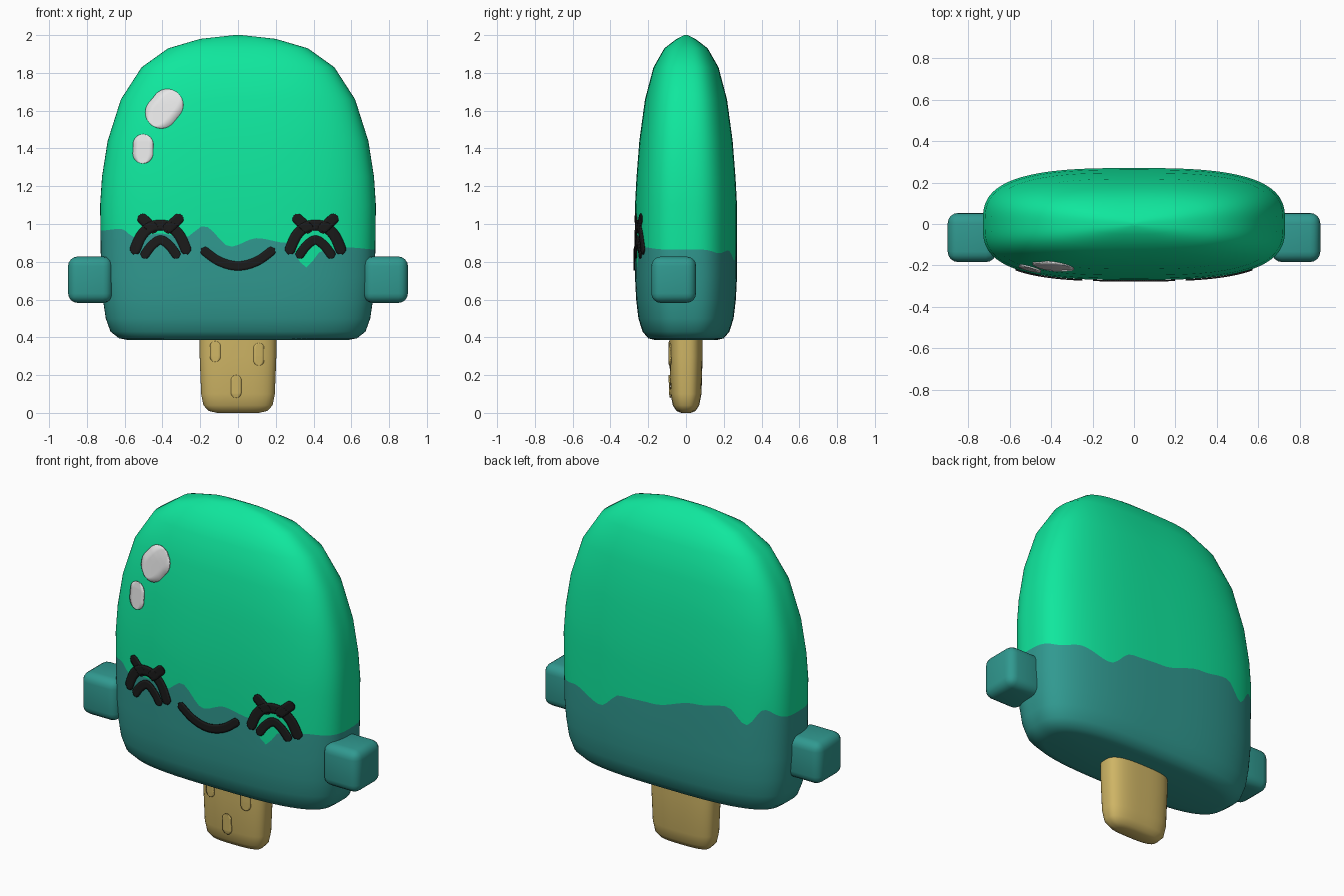
import bpy
import bmesh
import math
from mathutils import Vector

if "Cube" in bpy.data.objects:
    bpy.data.objects.remove(bpy.data.objects["Cube"], do_unlink=True)


def material(name, rgb):
    m = bpy.data.materials.new(name)
    m.use_nodes = True
    m.diffuse_color = (*rgb, 1)
    node = next(n for n in m.node_tree.nodes if n.type == "BSDF_PRINCIPLED")
    node.inputs["Base Color"].default_value = (*rgb, 1)
    node.inputs["Roughness"].default_value = 0.6
    return m


GREEN = material("mint green", (0.005, 0.80, 0.34))
TEAL = material("deep teal", (0.03, 0.32, 0.28))
WOOD = material("pale wood", (0.62, 0.46, 0.13))
BLACK = material("soft black", (0.011, 0.011, 0.011))
SHINE = material("shine white", (0.82, 0.82, 0.82))

# Profiles: (height, half width, half depth)
BODY = [(0.385, 0.58, 0.16), (0.395, 0.63, 0.20), (0.43, 0.675, 0.23),
        (0.5, 0.70, 0.252), (0.6, 0.715, 0.264), (0.72, 0.725, 0.27),
        (1.1, 0.73, 0.27), (1.25, 0.72, 0.262), (1.44, 0.69, 0.247),
        (1.66, 0.62, 0.217), (1.83, 0.51, 0.172), (1.93, 0.37, 0.115),
        (1.98, 0.2, 0.05), (2.0, 0.02, 0.01)]
STICK = [(0, 0.11, 0.025), (0.01, 0.155, 0.05), (0.04, 0.183, 0.07),
         (0.1, 0.195, 0.082), (0.3, 0.203, 0.088), (0.45, 0.203, 0.088)]

# Lower edge of the green coat: (x, height) across the front and the back
FRONT_EDGE = [(-0.73, 0.965), (-0.62, 0.975), (-0.55, 0.93), (-0.42, 0.95),
              (-0.28, 0.93), (-0.18, 0.99), (-0.04, 0.88), (0.1, 0.925),
              (0.26, 0.9), (0.36, 0.77), (0.45, 0.86), (0.6, 0.875), (0.73, 0.865)]
BACK_EDGE = [(-0.73, 0.965), (-0.64, 1.02), (-0.55, 0.92), (-0.44, 1.01),
             (-0.25, 0.98), (0.03, 0.91), (0.24, 0.9), (0.38, 0.805),
             (0.56, 0.86), (0.66, 0.845), (0.73, 0.865)]


def lerp_table(table, key, smooth=False):
    key = min(max(key, table[0][0]), table[-1][0])
    for p, q in zip(table, table[1:]):
        if key <= q[0]:
            t = (key - p[0]) / (q[0] - p[0])
            if smooth:
                t = t * t * (3 - 2 * t)
            return [a + (b - a) * t for a, b in zip(p[1:], q[1:])]


def outline(angle, power=3):
    c, s = math.cos(angle), math.sin(angle)
    r = (abs(c) ** power + abs(s) ** power) ** (-1 / power)
    return c * r, s * r


def finish(name, bm, mats, angle=40):
    mesh = bpy.data.meshes.new(name)
    bmesh.ops.recalc_face_normals(bm, faces=bm.faces)
    bm.to_mesh(mesh)
    bm.free()
    ob = bpy.data.objects.new(name, mesh)
    bpy.context.collection.objects.link(ob)
    for m in mats:
        mesh.materials.append(m)
    bpy.ops.object.select_all(action="DESELECT")
    ob.select_set(True)
    bpy.context.view_layer.objects.active = ob
    bpy.ops.object.shade_smooth_by_angle(angle=math.radians(angle))
    return ob


def loft(name, profile, mats, cols, edge_row=None):
    """Stack rounded outlines; an edge row follows the wavy coat line."""
    bm = bmesh.new()
    heights = [p[0] for p in profile]
    if edge_row is not None:
        heights.insert(edge_row, None)
    rows = []
    for z in heights:
        row = []
        for i in range(cols):
            u, v = outline(math.tau * i / cols)
            h = z
            if h is None:
                edge = FRONT_EDGE if v < 0 else BACK_EDGE
                h = lerp_table(edge, u * 0.73, True)[0]
            a, b = lerp_table(profile, h)
            row.append(bm.verts.new((a * u, b * v, h)))
        rows.append(row)
    bm.faces.new(rows[0])
    for k, (lo, hi) in enumerate(zip(rows, rows[1:])):
        for i in range(cols):
            j = (i + 1) % cols
            f = bm.faces.new((lo[i], lo[j], hi[j], hi[i]))
            f.material_index = int(edge_row is not None and k >= edge_row)
    top = bm.faces.new(rows[-1])
    top.material_index = len(mats) - 1
    return finish(name, bm, mats)


def front_y(profile, x, z):
    a, b = lerp_table(profile, z)
    return -b * max(0, 1 - abs(x / a) ** 3) ** (1 / 3)


def spline(points, steps=10):
    pts = [Vector(p) for p in points]
    pts = [2 * pts[0] - pts[1]] + pts + [2 * pts[-1] - pts[-2]]
    out = []
    for a, b, c, d in zip(pts, pts[1:], pts[2:], pts[3:]):
        for k in range(steps):
            t = k / steps
            out.append(0.5 * (2 * b + (c - a) * t + (2 * a - 5 * b + 4 * c - d) * t * t
                              + (3 * b - a - 3 * c + d) * t ** 3))
    return out + [pts[-2]]


def stroke(name, points, radius, mat, profile=BODY):
    """Thin round-ended plate laid on the front surface along a path."""
    path = spline(points, 30 if len(points) == 2 else 10)
    dist = [0]
    for p, q in zip(path, path[1:]):
        dist.append(dist[-1] + (q - p).length)
    bm = bmesh.new()
    rows = []
    for i, p in enumerate(path):
        d = path[min(i + 1, len(path) - 1)] - path[max(i - 1, 0)]
        side = Vector((-d.y, d.x)).normalized()
        inset = max(0, radius - min(dist[i], dist[-1] - dist[i])) / radius
        w = radius * math.sqrt(max(0.002, 1 - inset ** 2))
        row = []
        for k in range(-2, 3):
            q = p + side * w * k / 2
            row.append(bm.verts.new((q.x, front_y(profile, q.x, q.y) - 0.004, q.y)))
        rows.append(row)
    for lo, hi in zip(rows, rows[1:]):
        for k in range(4):
            bm.faces.new((lo[k], lo[k + 1], hi[k + 1], hi[k]))
    ob = finish(name, bm, [mat])
    mod = ob.modifiers.new("thickness", "SOLIDIFY")
    mod.thickness = 0.007
    mod.offset = 0


# Body with the two-tone coat, and the stick
loft("body", BODY, [TEAL, GREEN], 144, edge_row=6)
loft("stick", STICK, [WOOD], 48)

# Hands
for side, label in ((1, "left"), (-1, "right")):
    bm = bmesh.new()
    bmesh.ops.create_cube(bm, size=1)
    bmesh.ops.scale(bm, vec=(0.235, 0.237, 0.245), verts=bm.verts)
    bmesh.ops.bevel(bm, geom=bm.edges[:], offset=0.05, segments=4, profile=0.5,
                    affect="EDGES")
    bmesh.ops.translate(bm, vec=(side * 0.782, -0.065, 0.705), verts=bm.verts)
    finish(label + "_hand", bm, [TEAL])

# Closed eyes with lashes
for side, label in ((1, "left"), (-1, "right")):
    def place(pts):
        return [(side * 0.41 + x, z) for x, z in pts]
    stroke(label + "_eyelid", place([(-0.145, 0.84), (-0.1, 0.94), (-0.04, 0.988),
                                     (0.04, 0.988), (0.1, 0.94), (0.145, 0.84)]), 0.028, BLACK)
    stroke(label + "_eye_crease", place([(-0.095, 0.82), (-0.05, 0.882), (0, 0.915),
                                         (0.05, 0.882), (0.095, 0.82)]), 0.024, BLACK)
    for s, part in ((-1, "inner"), (1, "outer")):
        stroke(f"{label}_{part}_lash", place([(s * 0.115, 1.045), (s * 0.02, 0.96)]),
               0.028, BLACK)

# Smile
stroke("mouth", [(-0.195, 0.87), (-0.1, 0.803), (0, 0.778), (0.1, 0.803), (0.195, 0.87)],
       0.024, BLACK)

# Shine spots
stroke("large_shine", [(-0.46, 1.525), (-0.32, 1.695)], 0.083, SHINE)
stroke("small_shine", [(-0.505, 1.32), (-0.5, 1.475)], 0.053, SHINE)

# Faint grain marks on the stick
for i, (x, low, high) in enumerate([(-0.12, 0.27, 0.38), (0.11, 0.25, 0.37), (-0.01, 0.08, 0.2)]):
    stroke(f"grain_mark_{i + 1}", [(x, low), (x, high)], 0.028, WOOD, STICK)
